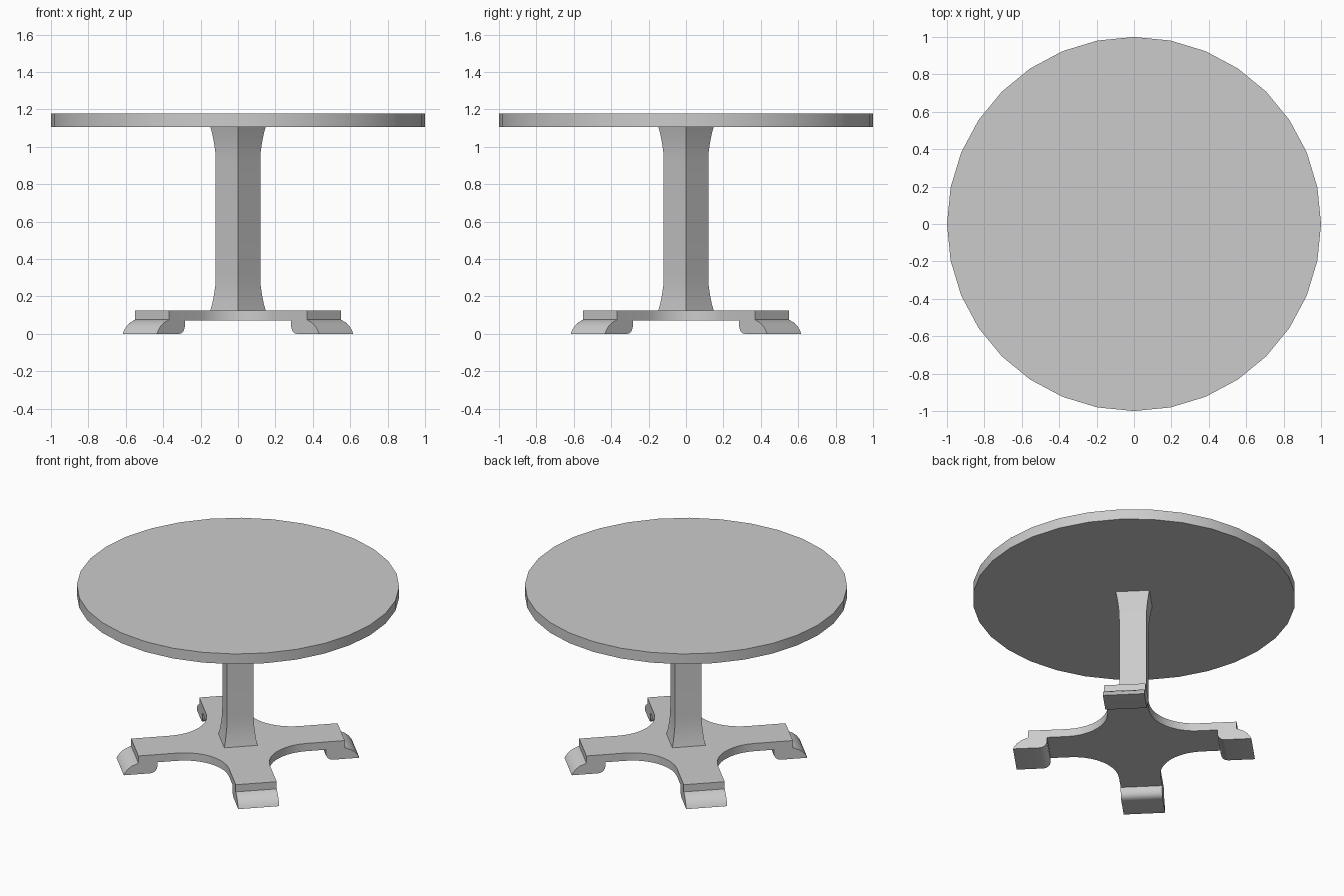
import bpy, bmesh
from math import pi, cos, sin, sqrt, radians
from mathutils import Matrix

if "Cube" in bpy.data.objects:
    bpy.data.objects.remove(bpy.data.objects["Cube"])


def finish(name, bm):
    bmesh.ops.recalc_face_normals(bm, faces=bm.faces)
    mesh = bpy.data.meshes.new(name)
    bm.to_mesh(mesh)
    bm.free()
    obj = bpy.data.objects.new(name, mesh)
    bpy.context.collection.objects.link(obj)
    bpy.ops.object.select_all(action='DESELECT')
    obj.select_set(True)
    bpy.context.view_layer.objects.active = obj
    bpy.ops.object.shade_smooth_by_angle(angle=radians(30))
    return obj


def prism(name, outline, offset, matrix=Matrix()):
    """Extrude a closed outline of 3D points along offset."""
    bm = bmesh.new()
    face = bm.faces.new([bm.verts.new(p) for p in outline])
    result = bmesh.ops.extrude_face_region(bm, geom=[face], use_keep_orig=True)
    moved = [g for g in result['geom'] if isinstance(g, bmesh.types.BMVert)]
    bmesh.ops.translate(bm, verts=moved, vec=offset)
    bm.transform(matrix)
    return finish(name, bm)


def ring(count, radius, z):
    return [(radius * cos(2 * pi * i / count), radius * sin(2 * pi * i / count), z)
            for i in range(count)]


# Round table top
prism("table_top", ring(32, 1.0, 1.107), (0, 0, 0.07))

# Square column, flared at both ends, corners facing the axes
sections = [(0.125, 0.148), (0.165, 0.137), (0.21, 0.128), (0.26, 0.121), (0.32, 0.119),
            (0.91, 0.119), (0.97, 0.121), (1.02, 0.128), (1.067, 0.137), (1.107, 0.148)]
bm = bmesh.new()
rows = [[bm.verts.new(p) for p in ring(4, r, z)] for z, r in sections]
for low, high in zip(rows, rows[1:]):
    for i in range(4):
        j = (i + 1) % 4
        bm.faces.new((low[i], low[j], high[j], high[i]))
bm.faces.new(rows[0])
bm.faces.new(rows[-1])
finish("column", bm)

# Cross-shaped base plate: four diagonal arms joined by concave arcs
HALF, REACH, FILLET, STEPS = 0.129, 0.65, 0.28, 10
quarter = [(REACH, -HALF), (REACH, HALF)]
c = HALF + FILLET
for i in range(STEPS + 1):
    a = -pi / 2 - i * pi / 2 / STEPS
    quarter.append((c + FILLET * cos(a), c + FILLET * sin(a)))
outline = []
for k in range(4):
    a = pi / 4 + k * pi / 2
    outline += [(x * cos(a) - y * sin(a), x * sin(a) + y * cos(a), 0.072) for x, y in quarter]
prism("base_cross", outline, (0, 0, 0.053))

# Four feet: rounded inner heel, bulging sloped toe
profile = [(0.53, 0.074), (0.53, 0.045)]
profile += [(0.575 - 0.045 * cos(a), 0.045 - 0.045 * sin(a))
            for a in (pi / 8, pi / 4, 3 * pi / 8, pi / 2)]
profile += [(0.742, 0.0), (0.733, 0.018), (0.717, 0.038), (0.692, 0.058), (0.65, 0.076)]
for k, side in enumerate(("back_right", "back_left", "front_left", "front_right")):
    prism(side + "_foot", [(d, -HALF, z) for d, z in profile], (0, 2 * HALF, 0),
          Matrix.Rotation(pi / 4 + k * pi / 2, 4, 'Z'))
